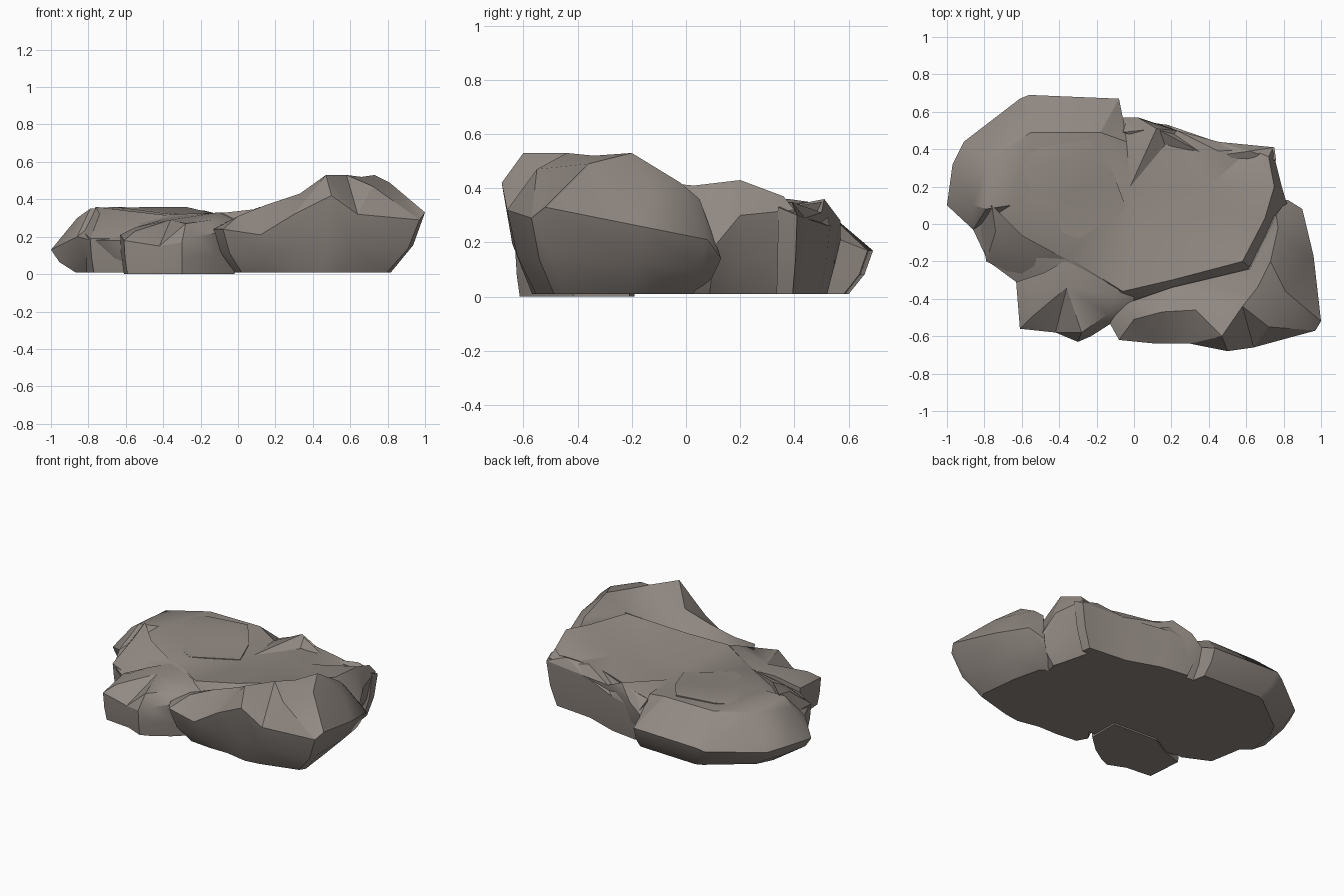
import bpy
import bmesh
import math
from mathutils import Vector
from mathutils.geometry import delaunay_2d_cdt

default_cube = bpy.data.objects.get("Cube")
if default_cube:
    bpy.data.objects.remove(default_cube, do_unlink=True)

# One weathered grey-brown stone colour
stone = bpy.data.materials.new("warm_grey_stone")
stone.use_nodes = True
stone_colour = (0.285, 0.25, 0.225, 1)
stone.diffuse_color = stone_colour
shader = stone.node_tree.nodes["Principled BSDF"]
shader.inputs["Base Color"].default_value = stone_colour
shader.inputs["Roughness"].default_value = 0.9


def to_units(points):
    """Convert centimetre points to scene units."""
    return [Vector(p) / 100 for p in points]


def rock_part(name, rim, crest, pivot, taper, floor=0.01, smooth_angle=32):
    """Build a stone: faceted cap over a rim, bulging sides, flat base."""
    rim, crest = to_units(rim), to_units(crest)
    pivot = Vector(pivot) / 100
    points = rim + crest
    count = len(rim)
    rim_edges = [(i, (i + 1) % count) for i in range(count)]

    # Triangulate the cap inside the rim
    flat_points = [p.to_2d() for p in points]
    result = delaunay_2d_cdt(flat_points, rim_edges, [], 1, 0.0001)
    flat, cap_faces, sources = result[0], result[2], result[3]

    bm = bmesh.new()
    cap = []
    for position, source in zip(flat, sources):
        height = points[source[0]].z if source else rim[0].z
        cap.append(bm.verts.new((position.x, position.y, height)))
    for face in cap_faces:
        bm.faces.new([cap[i] for i in face])

    # Drop the walls through a bulging middle ring and close the underside
    by_source = {s: cap[i] for i, group in enumerate(sources) for s in group}
    upper = [by_source[i] for i in range(count)]
    middle_taper = 1 - (1 - taper) * 0.35
    for scale, drop in ((middle_taper, 0.55), (taper, 1)):
        lower = []
        for point in rim:
            spot = pivot + (point.to_2d() - pivot) * scale
            height = point.z + (floor - point.z) * drop
            lower.append(bm.verts.new((spot.x, spot.y, height)))
        for a, b in rim_edges:
            bm.faces.new((upper[a], upper[b], lower[b], lower[a]))
        upper = lower
    bm.faces.new(lower)

    loose = [v for v in bm.verts if not v.link_faces]
    bmesh.ops.delete(bm, geom=loose, context="VERTS")
    bmesh.ops.recalc_face_normals(bm, faces=bm.faces)

    mesh = bpy.data.meshes.new(name)
    bm.to_mesh(mesh)
    bm.free()
    mesh.materials.append(stone)
    part = bpy.data.objects.new(name, mesh)
    bpy.context.collection.objects.link(part)

    bpy.ops.object.select_all(action="DESELECT")
    part.select_set(True)
    bpy.context.view_layer.objects.active = part
    bpy.ops.object.shade_smooth_by_angle(angle=math.radians(smooth_angle))
    return part


# Broad slab forming the back and the middle, with a shallow dished top
rock_part(
    "main_slab",
    rim=[(-100, 10, 13), (-97, 32, 15), (-91, 44, 14), (-61, 67, 15),
         (-56, 69, 17), (-8, 67, 17), (-6, 57, 21), (2, 57, 28),
         (23, 50, 31), (45, 44, 29), (62, 40, 31), (74, 40, 32),
         (79, 20, 30), (82, 10, 18), (70, -30, 20), (30, -45, 20),
         (-10, -45, 18), (-40, -35, 20), (-63, -31, 18),
         (-78, -20, 18), (-86, -3, 20)],
    crest=[(-86, 10, 30), (-79, 8, 35), (-78, 35, 34), (-66, 10, 36),
           (-55, 49, 34), (-18, 49, 34), (-4, 44, 30), (12, 51, 36),
           (-2, 20, 30), (0, 0, 31), (-35, -18, 32), (-6, -36, 33),
           (20, -30, 36), (20, 0, 33), (58, -20, 43), (40, 20, 35),
           (45, 39, 35), (75, 20, 43), (72, 36, 37), (70, 3, 41),
           (55, 5, 37)],
    pivot=(0, 0), taper=0.87)

# Tall ridge along the front, rising to the overhanging left corner
rock_part(
    "front_ridge",
    rim=[(-8, -62, 24), (12, -64, 21), (30, -64, 32), (50, -68, 42),
         (64, -66, 32), (97, -57, 29), (100, -52, 33), (96, -17, 26),
         (90, 8, 21), (82, 13, 14), (76, 5, 36), (62, -24, 41),
         (20, -34, 33), (-6, -43, 28), (-13, -53, 24)],
    crest=[(0, -51, 31), (15, -47, 37), (33, -46, 43), (47, -60, 53),
           (48, -43, 48), (58, -44, 53), (66, -34, 52), (73, -20, 53),
           (81, -36, 49), (72, -55, 47), (86, -12, 40), (77, -2, 42)],
    pivot=(30, -25), taper=0.74)

# Lower block at the front right, with a nearly upright face
rock_part(
    "front_block",
    rim=[(-61, -56, 18), (-42, -58, 15), (-30, -63, 17), (-23, -60, 20),
         (-12, -53, 22), (0, -42, 28), (0, -20, 31), (-34, -18, 31),
         (-48, -26, 27), (-63, -31, 21)],
    crest=[(-55, -50, 23), (-28, -58, 27), (-14, -48, 29),
           (-10, -38, 33), (-36, -34, 29), (-55, -36, 25)],
    pivot=(-30, -35), taper=0.94, floor=0)

# Thin raised layer flaking off the back right of the top
rock_part(
    "top_layer",
    rim=[(-68, 30, 34), (-50, 41, 35), (-24, 45, 35), (-11, 27, 32),
         (-4, 8, 31), (-30, -8, 32), (-62, 5, 35)],
    crest=[(-28, 38, 36), (-50, 30, 36), (-30, 18, 33)],
    pivot=(-35, 20), taper=0.97, floor=0.26)

# Narrow splinters standing out from the right and back walls
rock_part(
    "right_splinter",
    rim=[(-84, 8, 24), (-76, 10, 36), (-60, -6, 34), (-34, -20, 31),
         (-46, -27, 22), (-60, -29, 19), (-79, -20, 19)],
    crest=[(-74, -4, 32), (-62, -17, 28)],
    pivot=(-60, -5), taper=0.9, smooth_angle=20)
rock_part(
    "back_splinter",
    rim=[(-6, 49, 29), (-4, 56, 23), (18, 53, 26), (44, 44, 29),
         (75, 41, 30), (76, 34, 33), (40, 36, 33)],
    crest=[(12, 51, 35), (62, 39, 35)],
    pivot=(30, 30), taper=0.85, smooth_angle=20)
